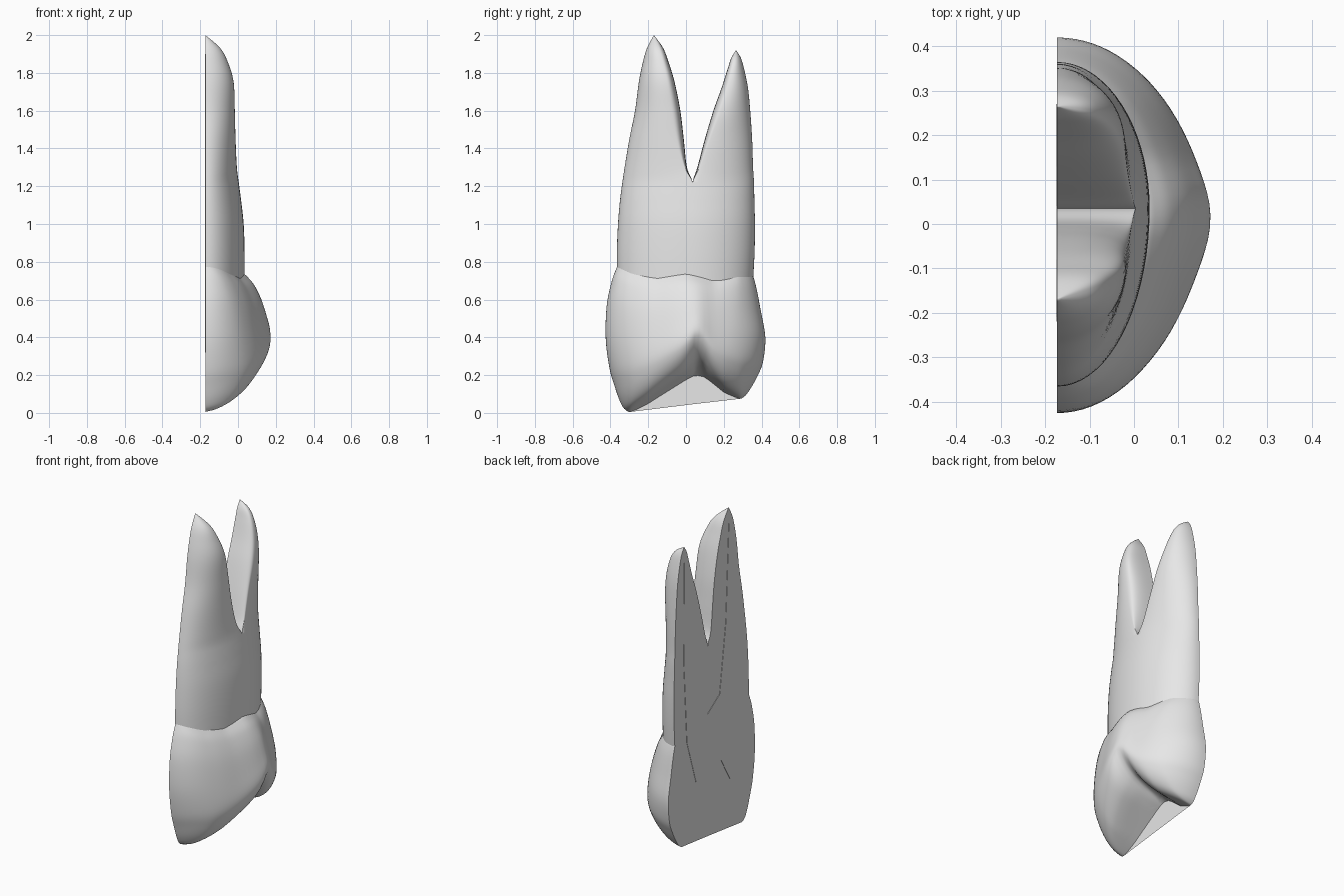
import bpy
import bmesh
from math import sin, cos, pi, exp, radians

cube = bpy.data.objects.get("Cube")
if cube:
    bpy.data.objects.remove(cube, do_unlink=True)

CUT = -0.173      # plane of the lengthwise cut
FORK = 0.035      # y where the two roots part
TIP = 1e-5

grey = bpy.data.materials.new("plain light grey")
grey.use_nodes = True
grey.diffuse_color = (0.8, 0.8, 0.8, 1)
grey.node_tree.nodes["Principled BSDF"].inputs["Base Color"].default_value = (0.8, 0.8, 0.8, 1)


def finish(bm, name):
    """Weld, orient and shade a mesh, then link it as an object."""
    bmesh.ops.remove_doubles(bm, verts=bm.verts[:], dist=TIP)
    bmesh.ops.dissolve_degenerate(bm, edges=bm.edges[:], dist=TIP)
    bmesh.ops.recalc_face_normals(bm, faces=bm.faces[:])
    mesh = bpy.data.meshes.new(name)
    bm.to_mesh(mesh)
    bm.free()
    mesh.materials.append(grey)
    obj = bpy.data.objects.new(name, mesh)
    bpy.context.collection.objects.link(obj)
    bpy.ops.object.select_all(action='DESELECT')
    obj.select_set(True)
    bpy.context.view_layer.objects.active = obj
    bpy.ops.object.shade_smooth_by_angle(angle=radians(40))
    return obj


def smooth_rows(rows, steps):
    """Catmull-Rom interpolation through rows of numbers."""
    out = []
    last = len(rows) - 1
    for i in range(last):
        a, b, c, d = (rows[min(max(k, 0), last)] for k in range(i - 1, i + 3))
        for s in range(steps):
            t = s / steps
            out.append([q + t / 2 * (r - p + t * (2 * p - 5 * q + 4 * r - w
                        + t * (3 * (q - r) + w - p)))
                        for p, q, r, w in zip(a, b, c, d)])
    return out + [list(rows[-1])]


def interpolate(table, v):
    """Piecewise linear lookup."""
    if v <= table[0][0]:
        return table[0][1]
    for (a, p), (b, q) in zip(table, table[1:]):
        if v <= b:
            return p + (q - p) * (v - a) / (b - a)
    return table[-1][1]


def half_section(outer, inner, peak, depth, power, count=18):
    """Half-round outline from the outer edge over the peak to the inner edge."""
    pts = []
    for i in range(count + 1):
        a = pi / 2 * i / count
        pts.append((depth * sin(a), peak + (outer - peak) * cos(a)))
    for i in range(count - 1, -1, -1):
        a = pi / 2 * i / count
        pts.append((depth * sin(a) ** power, peak + (inner - peak) * cos(a) ** power))
    return pts


def loft(bm, rings):
    """Skin closed rings of equal size."""
    loops = [[bm.verts.new(p) for p in ring] for ring in rings]
    for low, high in zip(loops, loops[1:]):
        n = len(low)
        for i in range(n):
            j = (i + 1) % n
            bm.faces.new((low[i], low[j], high[j], high[i]))


# Roots: both share the trunk, then taper separately to their tips
# trunk rows: height, front edge, back edge, depth
trunk = [(.70, -.365, .355, .208), (.85, -.366, .363, .208), (1, -.36, .365, .203),
         (1.12, -.35, .362, .19), (1.22, -.337, .36, .177)]
# root rows: height, outer edge, inner edge, peak, depth
front_root = [(1.3, -.325, .005, -.01, .167), (1.45, -.3, -.012, -.06, .16),
              (1.6, -.27, -.03, -.09, .156), (1.75, -.25, -.06, -.11, .15),
              (1.85, -.23, -.09, -.13, .122), (1.93, -.207, -.12, -.15, .08),
              (2, -.17, -.17, -.17, 0)]
back_root = [(1.3, .355, .06, .075, .167), (1.45, .35, .1, .13, .158),
             (1.6, .34, .145, .19, .15), (1.72, .328, .188, .23, .13),
             (1.82, .308, .22, .25, .1), (1.88, .29, .24, .26, .062),
             (1.92, .265, .265, .265, 0)]
bm = bmesh.new()
for side, root in ((1, front_root), (2, back_root)):
    rows = [(r[0], r[side], FORK, FORK, r[3]) for r in trunk] + root
    clamp = min if side == 1 else max
    rings = []
    for z, outer, inner, peak, depth in smooth_rows(rows, 6):
        inner, peak = clamp(inner, FORK), clamp(peak, FORK)
        if z < trunk[-1][0]:
            inner = peak = FORK
        rings.append([(CUT + x, y, z)
                      for x, y in half_section(outer, inner, peak, depth, .65)])
    loft(bm, rings)
# remove the hidden wall between the joined roots
wall = [f for f in bm.faces if all(abs(v.co.y - FORK) < TIP for v in f.verts)]
bmesh.ops.delete(bm, geom=wall, context='FACES')
finish(bm, "roots")

# Crown: rings between a wavy neck line and a two-cusped biting surface
neck = [(-.365, .785), (-.28, .75), (-.15, .725), (0, .74), (.15, .712),
        (.28, .742), (.355, .73)]
cusps = [(-.3, 0), (-.2, .05), (0, .175), (.05, .2), (.1, .19), (.2, .11), (.29, .07)]
# crown rows: height fraction, front edge, back edge, depth
crown = [(1, -.36, .352, .2), (.97, -.37, .36, .22), (.88, -.395, .375, .258),
         (.72, -.42, .395, .295), (.5, -.425, .42, .325), (.3, -.405, .407, .345),
         (.18, -.378, .375, .335), (.08, -.35, .338, .3), (.02, -.32, .305, .25),
         (0, -.27, .26, .19), (0, -.14, .15, .1), (0, .02, .02, 0)]


def biting_height(x, y):
    groove = .18 * x * exp(-((y - .07) / .05) ** 2)
    return interpolate(cusps, y) + .2 * x + groove


bm = bmesh.new()
rings = []
for s, front, back, depth in smooth_rows(crown, 5):
    ring = []
    for x, y in half_section(front, back, .02, depth, 1, 24):
        x *= .94 + .06 * exp(-((y - .01) / .12) ** 2)
        low = biting_height(x, y)
        ring.append((CUT + x, y, max(0, low + s * (interpolate(neck, y) - low))))
    rings.append(ring)
loft(bm, rings)
finish(bm, "crown")

# Pulp chamber and canals: a thin plate on the cut face
outline = [(-.17, 1.9), (-.19, 1.3), (-.22, .73), (-.18, .32), (-.09, .47), (0, .51),
           (.08, .48), (.15, .42), (.24, .7), (.27, 1.2), (.265, 1.82), (.2, 1.4),
           (.13, .88), (.04, .8), (-.08, .88), (-.14, 1.3)]
bm = bmesh.new()
face = bm.faces.new([bm.verts.new((CUT, y, z)) for y, z in outline])
moved = bmesh.ops.extrude_face_region(bm, geom=[face])["geom"]
bmesh.ops.translate(bm, vec=(-.002, 0, 0),
                    verts=[v for v in moved if isinstance(v, bmesh.types.BMVert)])
finish(bm, "pulp_section")
